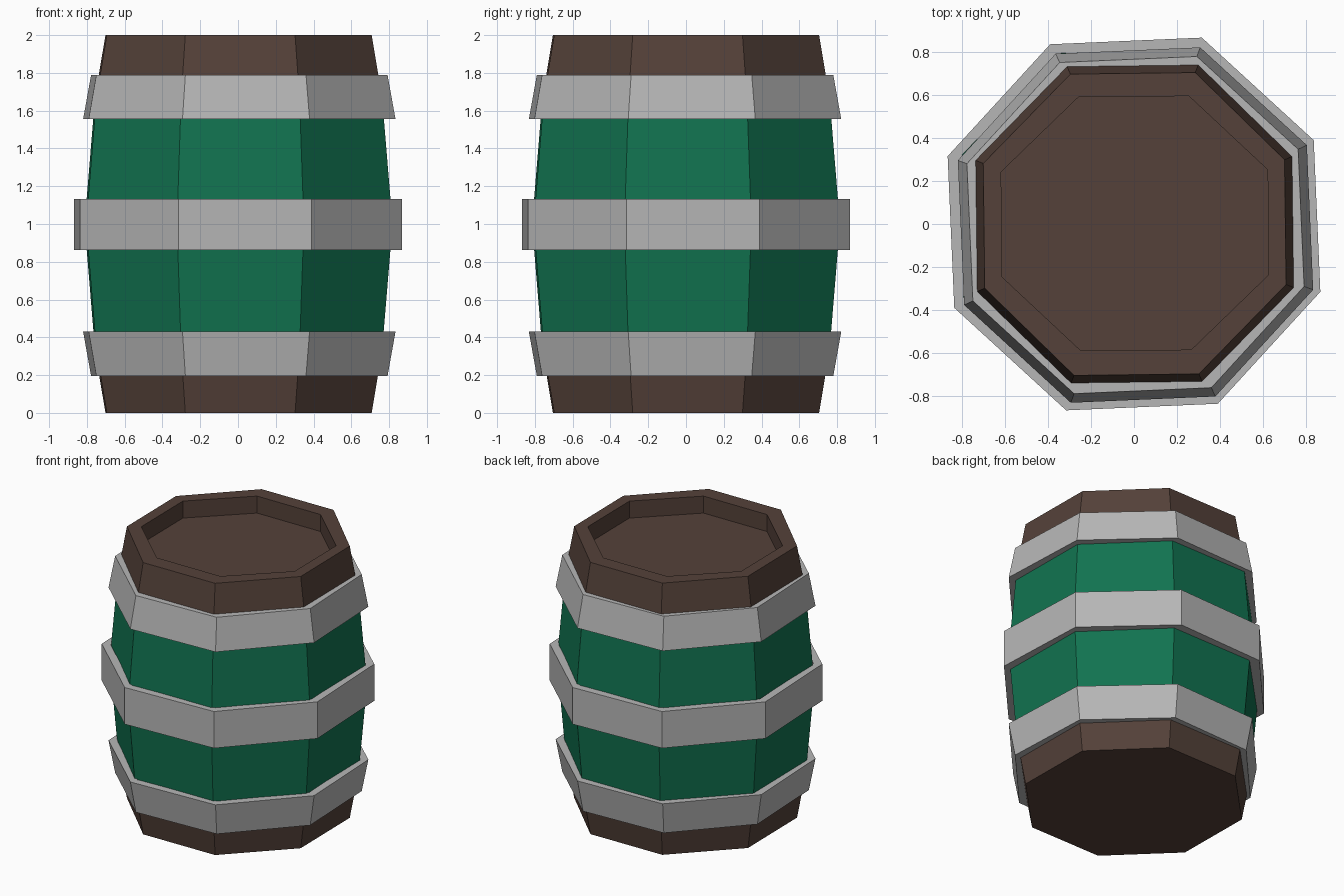
import bpy, bmesh, math

if "Cube" in bpy.data.objects:
    bpy.data.objects.remove(bpy.data.objects["Cube"])


def material(name, rgb):
    m = bpy.data.materials.new(name)
    m.diffuse_color = (*rgb, 1)
    m.use_nodes = True
    m.node_tree.nodes["Principled BSDF"].inputs["Base Color"].default_value = m.diffuse_color
    return m


brown = material("dark_brown_wood", (0.089, 0.053, 0.041))
green = material("green_paint", (0.0056, 0.171, 0.080))
grey = material("grey_metal", (0.47, 0.47, 0.47))


def octagon(bm, r, z, turn, cx=0.0, cy=0.0, sx=1.0, sy=1.0):
    """Ring of eight vertices, flat side to the front, turned by some degrees."""
    out = []
    for i in range(8):
        a = math.radians(22.5 + 45 * i + turn)
        out.append(bm.verts.new((cx + r * sx * math.cos(a), cy + r * sy * math.sin(a), z)))
    return out


def bridge(bm, a, b):
    return [bm.faces.new((a[i], a[(i + 1) % 8], b[(i + 1) % 8], b[i])) for i in range(8)]


def finish(bm, name, mats):
    bmesh.ops.recalc_face_normals(bm, faces=bm.faces[:])
    me = bpy.data.meshes.new(name)
    bm.to_mesh(me)
    bm.free()
    for m in mats:
        me.materials.append(m)
    ob = bpy.data.objects.new(name, me)
    bpy.context.collection.objects.link(ob)
    return ob


# Barrel body: bulging octagon with painted middle and a recessed lid
bm = bmesh.new()
profile = [(0.759, 0.0), (0.8185, 0.33), (0.878, 1.0), (0.8185, 1.67), (0.759, 2.0)]
rings = [octagon(bm, r, z, 0.7, 0.003) for r, z in profile]
rings += [octagon(bm, 0.655, z, 0.5, 0.004, 0.003, 1.025, 0.975) for z in (2.0, 1.875)]
bm.faces.new(rings[0])
bm.faces.new(rings[-1])
for i in range(len(rings) - 1):
    for f in bridge(bm, rings[i], rings[i + 1]):
        f.material_index = 1 if i in (1, 2) else 0
finish(bm, "barrel_body", [brown, green])


# Metal hoops: closed octagonal rings, slightly turned against the body
def hoop(name, z0, r0, z1, r1, cx, cy):
    bm = bmesh.new()
    section = [(r0, z0), (r1, z1), (r1 - 0.06, z1), (r0 - 0.08, z0)]
    loops = [octagon(bm, r, z, 2.5, cx, cy) for r, z in section]
    for i in range(4):
        bridge(bm, loops[i], loops[(i + 1) % 4])
    finish(bm, name, [grey])


hoop("lower_hoop", 0.195, 0.835, 0.43, 0.88, 0.007, -0.005)
hoop("middle_hoop", 0.863, 0.923, 1.133, 0.923, 0.0, 0.0)
hoop("upper_hoop", 1.555, 0.88, 1.79, 0.835, 0.007, -0.005)
